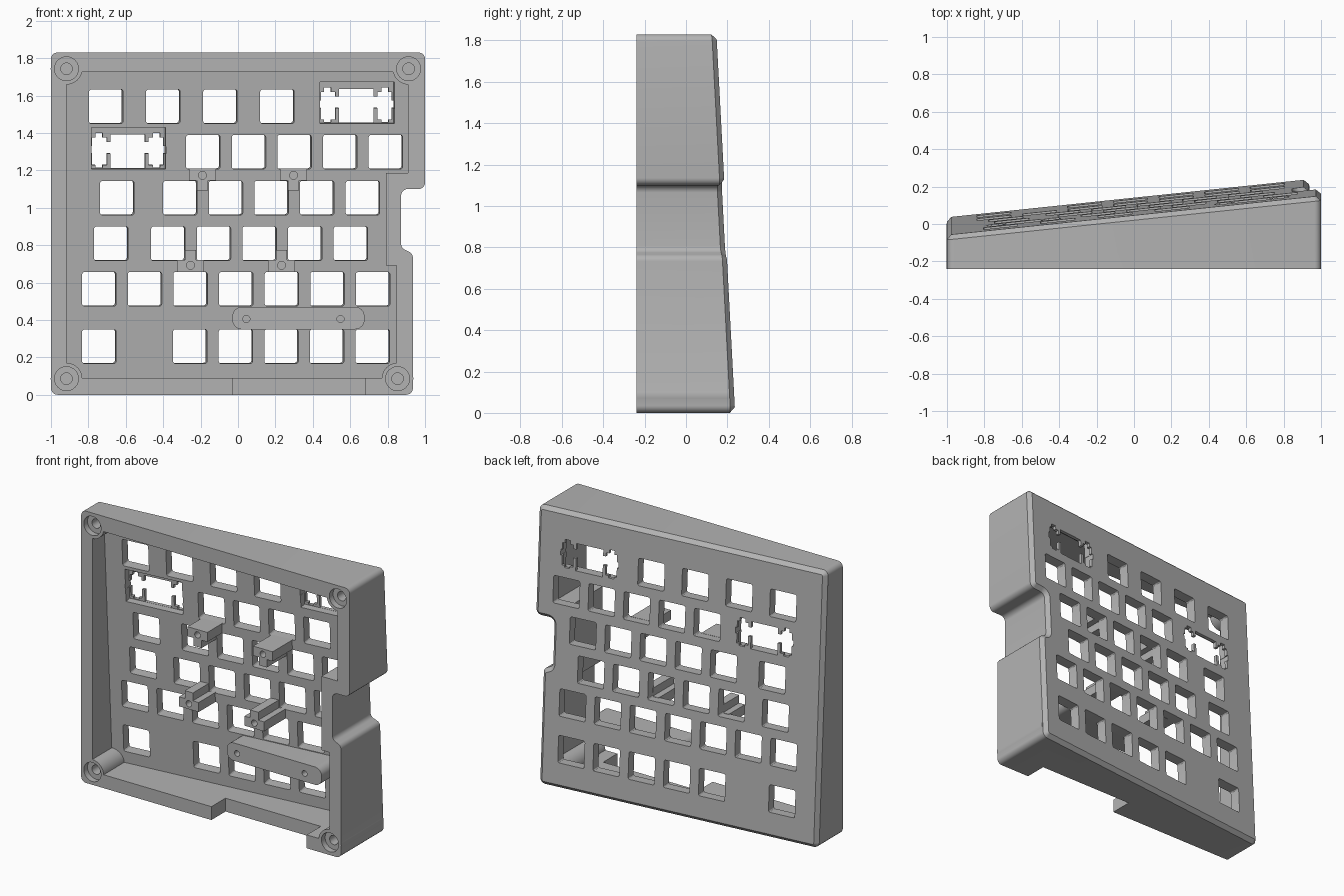
import bpy, bmesh, math
from mathutils import Vector

if "Cube" in bpy.data.objects:
    bpy.data.objects.remove(bpy.data.objects["Cube"])

FRONT = -0.24      # open rim
PLATE = 0.07       # thickness of the tilted key plate
PITCH = 0.244      # key spacing
NORMAL = Vector((-0.105, 1, 0.053)).normalized()

grey = bpy.data.materials.new("case grey")
grey.use_nodes = True
grey.diffuse_color = (0.45, 0.45, 0.45, 1)
grey.node_tree.nodes["Principled BSDF"].inputs["Base Color"].default_value = grey.diffuse_color


# Surfaces that map (x, z) to space
def plane(x, z):
    return 0.142 + 0.105 * x - 0.053 * z

def flat(y):
    return lambda x, z: Vector((x, y, z))

def sloped(depth):
    return lambda x, z: Vector((x, plane(x, z) - depth, z))

def square_to_plate(depth):
    half = PLATE / 2
    return lambda x, z: sloped(half)(x, z) + NORMAL * (half - depth)


# Profiles in the x-z plane
def rounded(corners, radius, steps=5):
    pts = []
    for i, c in enumerate(corners):
        p = Vector(c)
        a = (Vector(corners[i - 1]) - p).normalized()
        b = (Vector(corners[(i + 1) % len(corners)]) - p).normalized()
        ang = a.angle(b)
        reach = radius / math.tan(ang / 2)
        centre = p + (a + b).normalized() * (radius / math.sin(ang / 2))
        start, end = p + a * reach - centre, p + b * reach - centre
        for k in range(steps + 1):
            d = start.lerp(end, k / steps).normalized() * radius
            pts.append(tuple(centre + d))
    return pts

def rect(x0, x1, z0, z1):
    return [(x0, z0), (x1, z0), (x1, z1), (x0, z1)]

def box_at(x, z, w, h):
    return rect(x - w / 2, x + w / 2, z - h / 2, z + h / 2)

def circle(x, z, r, n=32):
    return [(x + r * math.cos(k * math.tau / n), z + r * math.sin(k * math.tau / n))
            for k in range(n)]


# Mesh helpers
def prism(name, profiles, near, far, chamfer=0):
    bm = bmesh.new()
    for pts in profiles:
        a = [bm.verts.new(near(*p)) for p in pts]
        b = [bm.verts.new(far(*p)) for p in pts]
        bm.faces.new(a)
        back = bm.faces.new(b[::-1])
        for i in range(len(pts)):
            bm.faces.new((a[i - 1], b[i - 1], b[i], a[i]))
    bmesh.ops.recalc_face_normals(bm, faces=bm.faces)
    if chamfer:
        bmesh.ops.inset_region(bm, faces=[back], thickness=chamfer, depth=chamfer)
    mesh = bpy.data.meshes.new(name)
    bm.to_mesh(mesh)
    bm.free()
    mesh.materials.append(grey)
    obj = bpy.data.objects.new(name, mesh)
    bpy.context.scene.collection.objects.link(obj)
    return obj

def boolean(obj, tool, operation="DIFFERENCE"):
    bpy.context.view_layer.objects.active = obj
    mod = obj.modifiers.new(operation, "BOOLEAN")
    mod.object, mod.operation, mod.solver = tool, operation, "EXACT"
    bpy.ops.object.modifier_apply(modifier=mod.name)
    bpy.data.objects.remove(tool)

def smooth(obj):
    bpy.ops.object.select_all(action="DESELECT")
    obj.select_set(True)
    bpy.context.view_layer.objects.active = obj
    bpy.ops.object.shade_smooth_by_angle(angle=math.radians(25))


# Wedge-shaped body with a chamfered back
outline = rounded([(-1, 0), (0.935, 0), (0.935, 0.755), (0.872, 0.785),
                   (0.872, 1.1), (1, 1.1), (1, 1.83), (-1, 1.83)], 0.035)
case = prism("case", [outline], flat(FRONT), sloped(0.025), chamfer=0.025)

# Inner pocket down to the key plate
pocket = [(-0.917, 0.09), (0.848, 0.09), (0.848, 0.69), (0.79, 0.69),
          (0.79, 1.187), (0.908, 1.187), (0.908, 1.727), (-0.917, 1.727)]
boolean(case, prism("pocket", [pocket], flat(-0.5), sloped(PLATE)))

# Corner screw bosses with counterbored holes
screws = [(-0.917, 1.743), (0.912, 1.743), (-0.917, 0.086), (0.853, 0.086)]
boolean(case, prism("bosses", [circle(x, z, 0.0845) for x, z in screws],
                    flat(FRONT), sloped(0.03)), "UNION")
boolean(case, prism("counterbores", [circle(x, z, 0.064) for x, z in screws],
                    flat(-0.5), flat(FRONT + 0.04)))
boolean(case, prism("screw_holes", [circle(x, z, 0.031) for x, z in screws],
                    flat(-0.5), flat(FRONT + 0.12)))

# Notch in the bottom wall
boolean(case, prism("notch", [rect(-0.03, 0.68, -0.1, 0.0905)], flat(-0.5), flat(-0.09)))

# Key openings: row height, lone keys, start of the run, count, spacing
rows = [(1.543, [], -0.709, 4, 1.25), (1.3, [], -0.19, 5, 1),
        (1.054, [-0.65], -0.313, 5, 1), (0.81, [-0.682], -0.377, 5, 1),
        (0.567, [], -0.746, 7, 1), (0.26, [-0.746], -0.26, 5, 1)]
keys = []
for z, lone, start, count, gap in rows:
    for x in lone + [start + PITCH * gap * k for k in range(count)]:
        keys.append(rounded(box_at(x, z, 0.182, 0.182), 0.012, 3))
boolean(case, prism("key_openings", keys, square_to_plate(0.12), square_to_plate(-0.05)))

# Wide-key openings: recess from the front, then a stepped slot
half = [(0.093, -0.09), (0.093, -0.01), (0.112, -0.01), (0.112, -0.072),
        (0.135, -0.072), (0.135, -0.086), (0.172, -0.086), (0.172, -0.072),
        (0.19, -0.072), (0.19, -0.01), (0.2, -0.01), (0.2, 0.03), (0.19, 0.03),
        (0.19, 0.075), (0.172, 0.075), (0.172, 0.1), (0.135, 0.1),
        (0.135, 0.075), (0.112, 0.075), (0.112, 0.05), (0.093, 0.05), (0.093, 0.09)]
slot = half + [(-x, z) for x, z in reversed(half)]
for cx, cz in [(0.634, 1.543), (-0.588, 1.3)]:
    recess = box_at(cx, cz + 0.02, 0.396, 0.222)
    boolean(case, prism("recess", [recess], square_to_plate(0.12), square_to_plate(0.022)))
    boolean(case, prism("slot", [[(cx + x, cz + z) for x, z in slot]],
                        square_to_plate(0.12), square_to_plate(-0.05)))
smooth(case)

# T-shaped support posts: stem down on the upper pair, up on the lower pair
tee = [(-0.073, 0.032), (0.073, 0.032), (0.073, -0.032), (0.03, -0.032),
       (0.03, -0.085), (-0.03, -0.085), (-0.03, -0.032), (-0.073, -0.032)]
posts = [("upper_right", -0.19, 1.177, 1), ("upper_left", 0.297, 1.177, 1),
         ("lower_right", -0.254, 0.688, -1), ("lower_left", 0.233, 0.688, -1)]
for side, cx, cz, s in posts:
    post = prism("support_post_" + side, [[(cx + x, cz + s * z) for x, z in tee]],
                 flat(-0.16), sloped(PLATE - 0.01))
    boolean(post, prism("post_hole", [circle(cx, cz - 0.004 * s, 0.021, 20)],
                        flat(-0.5), flat(-0.06)))
    smooth(post)

# Rounded mounting bar with two screw holes
bar = prism("mounting_bar", [rounded(rect(-0.03, 0.676, 0.35, 0.47), 0.05, 6)],
            flat(-0.075), sloped(PLATE - 0.01))
boolean(bar, prism("bar_holes", [circle(x, 0.405, 0.019, 20) for x in (0.045, 0.548)],
                   flat(-0.5), flat(0)))
smooth(bar)
